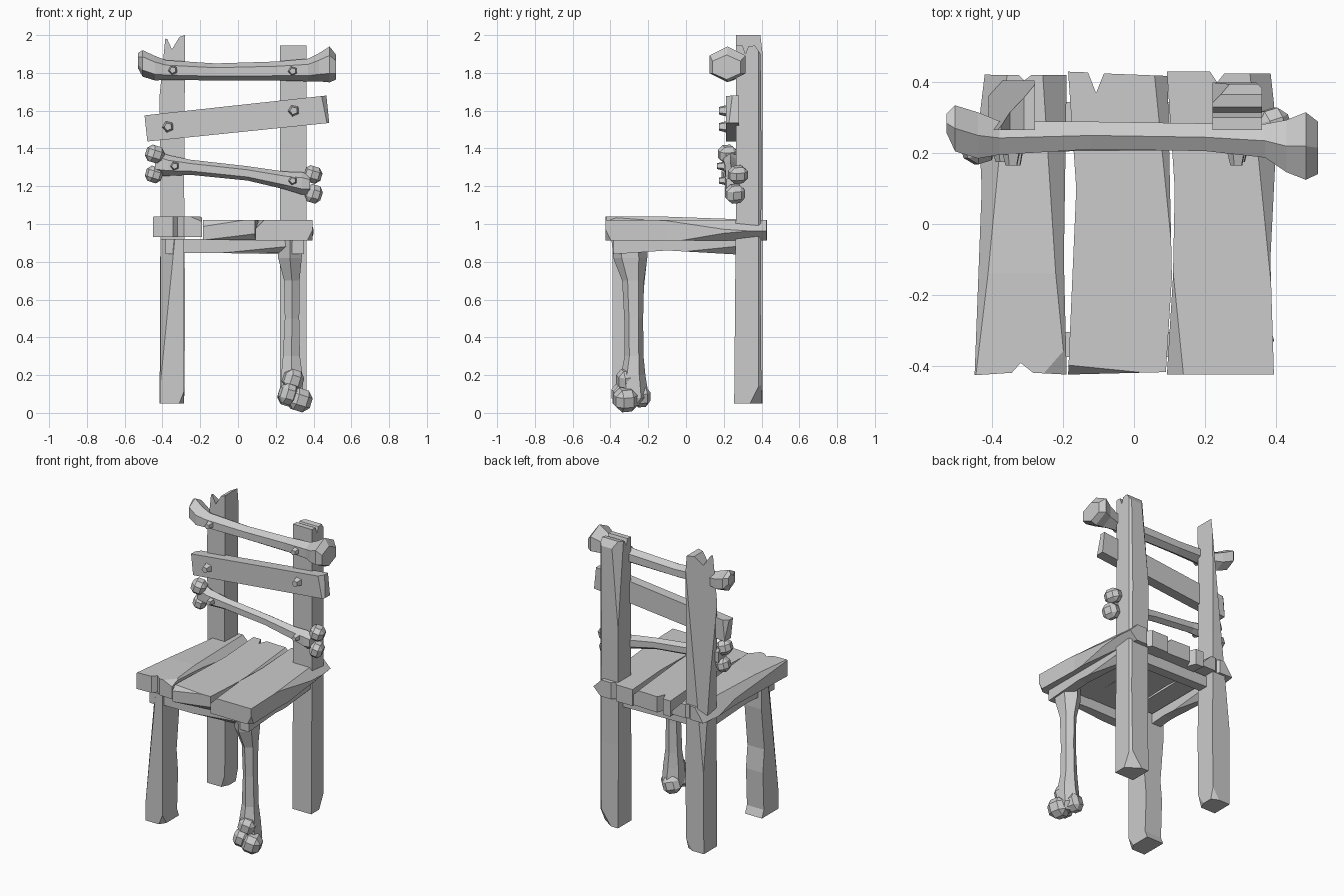
import bpy, bmesh
from math import cos, sin, pi
from mathutils import Vector, Matrix

if "Cube" in bpy.data.objects:
    bpy.data.objects.remove(bpy.data.objects["Cube"])

grey = bpy.data.materials.new("light_grey")
grey.use_nodes = True
grey.diffuse_color = (0.6, 0.6, 0.6, 1)
grey.node_tree.nodes["Principled BSDF"].inputs["Base Color"].default_value = (0.6, 0.6, 0.6, 1)


def finish(name, bm):
    bmesh.ops.recalc_face_normals(bm, faces=bm.faces)
    mesh = bpy.data.meshes.new(name)
    bm.to_mesh(mesh)
    bm.free()
    mesh.materials.append(grey)
    obj = bpy.data.objects.new(name, mesh)
    bpy.context.collection.objects.link(obj)
    return obj


def chip(bm, point, normal):
    """Slice off the material beyond a plane and close the cut."""
    geom = bm.verts[:] + bm.edges[:] + bm.faces[:]
    cut = bmesh.ops.bisect_plane(bm, geom=geom, plane_co=point, plane_no=normal, clear_outer=True)
    edges = [e for e in cut["geom_cut"] if isinstance(e, bmesh.types.BMEdge)]
    bmesh.ops.holes_fill(bm, edges=edges)


def prism(name, outline, low, high, axis, chips=()):
    """Extrude a flat outline along an axis, then chip its edges."""
    place = {"x": lambda a, b, t: (t, a, b),
             "y": lambda a, b, t: (a, t, b),
             "z": lambda a, b, t: (a, b, t)}[axis]
    bm = bmesh.new()
    ends = [[bm.verts.new(place(a, b, t)) for a, b in outline] for t in (low, high)]
    bm.faces.new(ends[0])
    bm.faces.new(ends[1])
    n = len(outline)
    for i in range(n):
        j = (i + 1) % n
        bm.faces.new((ends[0][i], ends[0][j], ends[1][j], ends[1][i]))
    bmesh.ops.recalc_face_normals(bm, faces=bm.faces)
    for point, normal in chips:
        chip(bm, point, normal)
    return finish(name, bm)


def loft(name, rings, axis, sides=6):
    """Skin rings of (centre, radius, radius) lying across the x or z axis."""
    bm = bmesh.new()
    loops = []
    for centre, ra, rb in rings:
        loop = []
        for k in range(sides):
            a = 2 * pi * (k + 0.5) / sides
            u, v = ra * cos(a), rb * sin(a)
            loop.append(bm.verts.new(Vector(centre) + Vector((0, u, v) if axis == "x" else (u, v, 0))))
        loops.append(loop)
    for p, q in zip(loops, loops[1:]):
        for k in range(sides):
            j = (k + 1) % sides
            bm.faces.new((p[k], p[j], q[j], q[k]))
    bm.faces.new(loops[0])
    bm.faces.new(loops[-1])
    return finish(name, bm)


def knob(name, centre, size, turn=0.3):
    """Chunky faceted bone end: a cube with its corners cut."""
    bm = bmesh.new()
    bmesh.ops.create_cube(bm, size=2)
    bmesh.ops.bevel(bm, geom=bm.verts[:] + bm.edges[:], offset=0.55, segments=1, affect="EDGES")
    spin = Matrix.Rotation(turn, 4, "Y") @ Matrix.Rotation(turn, 4, "Z")
    bmesh.ops.transform(bm, matrix=Matrix.Translation(centre) @ spin @ Matrix.Diagonal((*size, 1)), verts=bm.verts)
    return finish(name, bm)


def nail(name, x, y, z, r):
    bm = bmesh.new()
    turn = Matrix.Translation((x, y, z)) @ Matrix.Rotation(pi / 2, 4, "X") @ Matrix.Rotation(0.4, 4, "Z")
    bmesh.ops.create_cone(bm, cap_ends=True, segments=5, radius1=r, radius2=r * 0.6, depth=0.05, matrix=turn)
    finish(name, bm)


# Back posts, one notched across the front and one across the side
prism("back_post_right",
      [(-.415, .05), (-.285, .05), (-.28, .5), (-.285, 1.2), (-.28, 2), (-.31, 1.99),
       (-.35, 1.925), (-.375, 1.98), (-.42, 1.985), (-.41, 1.2)],
      .265, .405, "y",
      [((-.3, .405, .1), (.5, 1, -.3)), ((-.415, .4, .6), (-1, .8, .1)), ((-.285, .27, .12), (1, -.5, -.3))])
prism("back_post_left",
      [(.255, .05), (.4, .05), (.395, .6), (.4, 1.3), (.395, 1.9), (.365, 1.945), (.33, 1.94),
       (.315, 1.9), (.3, 1.945), (.265, 1.945), (.265, 1.2)],
      .222, .362, "x",
      [((.355, .39, .7), (1, 1, 0)), ((.36, .39, .15), (.7, 1, -.5)), ((.225, .39, 1.5), (-1, 1, .1))])

# Front wooden leg
prism("front_leg_right",
      [(-.39, .05), (-.215, .05), (-.235, .1), (-.225, .35), (-.24, .5), (-.21, .78), (-.21, .92), (-.39, .92)],
      -.41, -.285, "x",
      [((-.285, -.38, .1), (1, -.6, -.4)), ((-.405, -.385, .25), (-1, -.7, .1))])

# Front bone leg with its knuckled foot
loft("bone_leg",
     [((.275, -.3, .92), .075, .095), ((.275, -.295, .82), .072, .09), ((.285, -.28, .7), .047, .058),
      ((.286, -.277, .5), .044, .05), ((.283, -.275, .3), .052, .05), ((.285, -.28, .2), .065, .065),
      ((.285, -.28, .08), .07, .085), ((.3, -.29, .04), .035, .05)], "z")
for name, centre, size in (("front", (.325, -.32, .07), (.06, .06, .06)),
                           ("inner", (.265, -.34, .1), (.045, .052, .055)),
                           ("rear", (.27, -.24, .09), (.055, .046, .055)),
                           ("ankle", (.29, -.315, .175), (.052, .05, .055))):
    knob("foot_knob_" + name, centre, size)

# Seat planks
prism("seat_plank_right",
      [(-.45, -.427), (-.345, -.42), (-.32, -.392), (-.285, -.42), (-.19, -.425), (-.198, -.1), (-.19, .42),
       (-.29, .42), (-.31, .405), (-.325, .42), (-.445, .422), (-.43, .1)],
      .93, 1.04, "z",
      [((-.44, -.14, 1.0), (-1, .12, .7)), ((-.22, -.425, 1.025), (.4, -.35, 1)),
       ((-.3, -.14, 1.04), (0, .035, 1)), ((-.2, -.05, 1.01), (1, .1, 1))])
prism("seat_plank_middle",
      [(-.186, -.425), (.09, -.418), (.107, -.15), (.095, .418), (-.085, .425), (-.107, .37), (-.13, .428),
       (-.186, .43), (-.163, .1)],
      .915, 1.02, "z",
      [((-.05, -.42, 1.01), (-.1, -1, .8)), ((-.08, -.42, .925), (.15, -1, -1)), ((.1, .1, 1.01), (1, .1, 1))])
prism("seat_plank_left",
      [(.093, -.425), (.395, -.425), (.385, -.1), (.4, .2), (.392, .425), (.255, .425), (.235, .4),
       (.215, .43), (.093, .43), (.115, .1), (.11, -.15)],
      .912, 1.022, "z",
      [((.39, .15, .935), (1, .12, -1)), ((.39, -.41, .93), (1, -1, -.5)), ((.11, -.25, 1.01), (-1, -.1, 1)),
       ((.39, -.1, 1.012), (1, .1, 1))])

# Rails under the seat
rail_chips = [((0, -.37, .85), (.1, -1, -1))]
prism("front_rail", [(-.3, .845), (.1, .85), (.33, .84), (.35, .88), (.345, .92), (-.3, .92)], -.375, -.305, "y", rail_chips)
prism("rear_rail", [(-.3, .85), (.25, .84), (.25, .92), (-.3, .92)], .28, .345, "y")
for side, x in (("right", -.385), ("left", .285)):
    prism("side_rail_" + side, [(-.385, .84), (-.1, .86), (.28, .838), (.28, .92), (-.385, .92)], x, x + .065, "x",
          [((x + .06, 0, .85), (1, .1, -1))])

# Tilted middle slat
prism("middle_slat", [(-.48, 1.437), (-.2, 1.465), (.483, 1.535), (.468, 1.68), (.1, 1.64), (-.495, 1.575)],
      .212, .28, "y", [((.46, .215, 1.6), (1, -.8, .2)), ((-.48, .275, 1.5), (-1, 1, .1))])

# Top bone with flared ends
loft("top_bone",
     [((-.53, .285, 1.865), .03, .04), ((-.505, .27, 1.85), .075, .07), ((-.44, .25, 1.825), .075, .065),
      ((-.38, .243, 1.815), .055, .052), ((-.12, .25, 1.805), .045, .045), ((.2, .245, 1.81), .045, .05),
      ((.37, .235, 1.815), .055, .06), ((.43, .22, 1.83), .085, .075), ((.485, .22, 1.845), .11, .095),
      ((.52, .215, 1.83), .085, .065)], "x")

# Lower bone with paired knuckles
loft("lower_bone",
     [((-.44, .245, 1.325), .05, .07), ((-.37, .235, 1.31), .045, .055), ((-.25, .235, 1.3), .035, .04),
      ((.05, .238, 1.268), .035, .038), ((.25, .243, 1.23), .038, .047), ((.34, .245, 1.215), .045, .06),
      ((.38, .248, 1.21), .04, .05)], "x")
for name, centre, size in (("right_upper", (-.44, .22, 1.37), (.045, .048, .045)),
                           ("right_lower", (-.445, .24, 1.262), (.04, .05, .042)),
                           ("left_upper", (.395, .275, 1.262), (.044, .05, .044)),
                           ("left_lower", (.4, .26, 1.16), (.04, .05, .048))):
    knob("bone_knob_" + name, centre, size)

# Nail heads
for i, (x, y, z, r) in enumerate(((-.345, .19, 1.815, .03), (.29, .19, 1.81, .03), (-.37, .2, 1.515, .035),
                                  (.295, .2, 1.6, .035), (-.335, .19, 1.307, .028), (.29, .2, 1.23, .028))):
    nail("nail_%d" % (i + 1), x, y, z, r)
